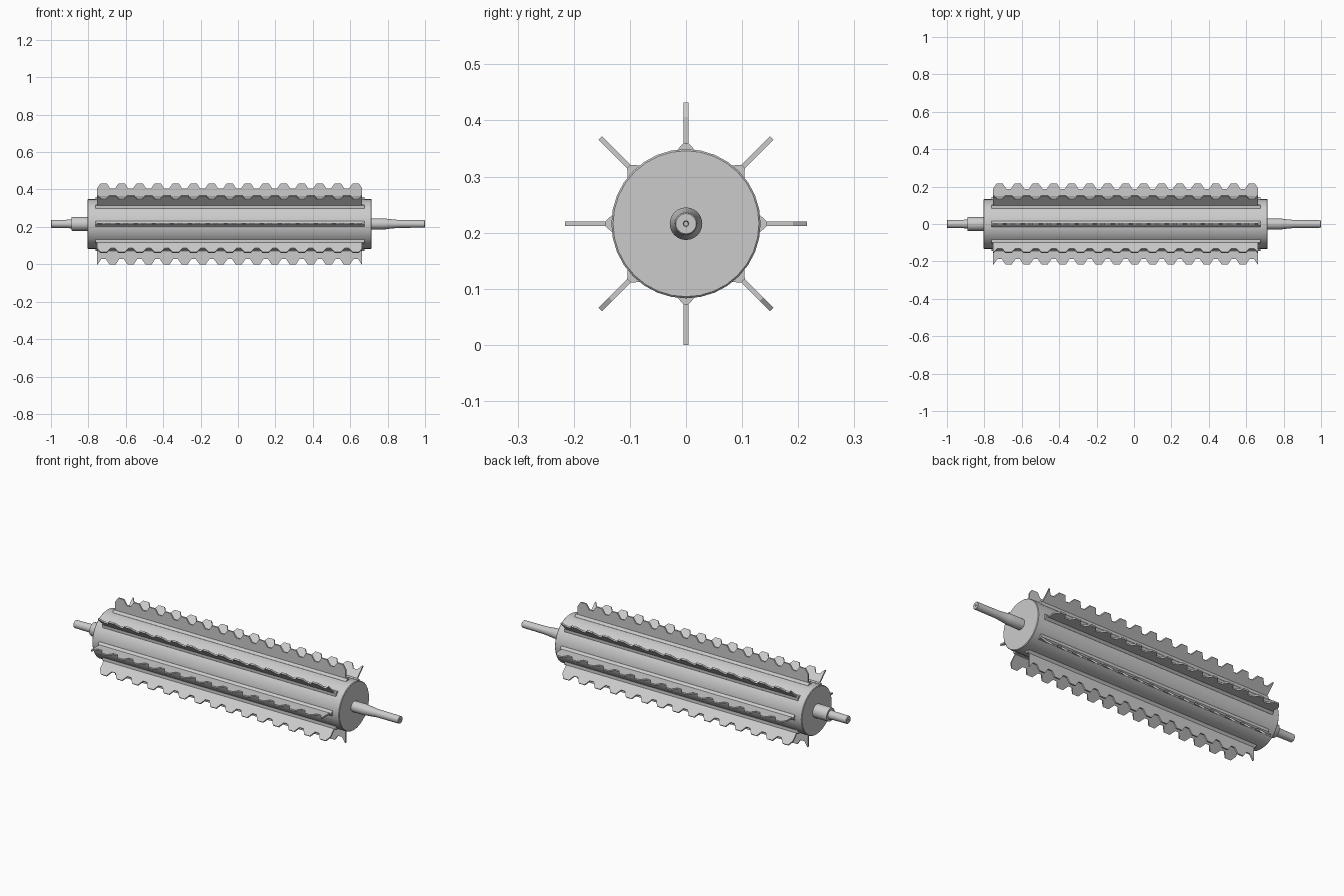
import bpy, bmesh, math
from mathutils import Matrix, Vector

if "Cube" in bpy.data.objects:
    bpy.data.objects.remove(bpy.data.objects["Cube"])

AXIS_Z = 0.216
TIP, ROOT, BASE = 0.216, 0.188, 0.125      # blade radii
X0, X1 = -0.753, 0.664                     # blade ends
MID = (X0 + X1) / 2
PITCH = 0.0963


def finish(bm, name, angle=0.0, smooth=False):
    bmesh.ops.recalc_face_normals(bm, faces=bm.faces[:])
    me = bpy.data.meshes.new(name)
    bm.to_mesh(me)
    bm.free()
    ob = bpy.data.objects.new(name, me)
    bpy.context.collection.objects.link(ob)
    ob.location.z = AXIS_Z
    ob.rotation_euler.x = angle
    if smooth:
        bpy.ops.object.select_all(action='DESELECT')
        ob.select_set(True)
        bpy.context.view_layer.objects.active = ob
        bpy.ops.object.shade_smooth_by_angle(angle=math.radians(30))
    return ob


def lathe(name, profile, sides):
    """Spin (x, radius) points around the x axis and close both ends."""
    bm = bmesh.new()
    rings = []
    for x, r in profile:
        rings.append([bm.verts.new((x, r * math.sin(2 * math.pi * i / sides),
                                    r * math.cos(2 * math.pi * i / sides)))
                      for i in range(sides)])
    for a, b in zip(rings, rings[1:]):
        for i in range(sides):
            j = (i + 1) % sides
            bm.faces.new((a[i], a[j], b[j], b[i]))
    bm.faces.new(rings[0])
    bm.faces.new(rings[-1])
    return finish(bm, name, smooth=True)


def prism(name, points, extrude, angle):
    """Extrude a flat outline and turn it around the shaft axis."""
    bm = bmesh.new()
    face = bm.faces.new([bm.verts.new(p) for p in points])
    res = bmesh.ops.extrude_face_region(bm, geom=[face])
    moved = [v for v in res['geom'] if isinstance(v, bmesh.types.BMVert)]
    bmesh.ops.translate(bm, verts=moved, vec=Vector(extrude))
    return finish(bm, name, angle)


def tooth_radius(x, shift):
    d = abs((x - MID - shift + PITCH / 2) % PITCH - PITCH / 2)
    t = min(max((d - 0.017) / 0.019, 0), 1)
    return TIP + (ROOT - TIP) * t


# drum with slightly chamfered rims
lathe("drum", [(-0.805, 0.130), (-0.802, 0.133), (0.712, 0.133), (0.715, 0.130)], 32)

# stepped shaft ends with small centre holes
lathe("left_shaft", [(-0.99, 0.004), (-1.0, 0.005), (-1.0, 0.019), (-0.998, 0.021),
                     (-0.92, 0.022), (-0.89, 0.024), (-0.89, 0.036), (-0.888, 0.037),
                     (-0.80, 0.037)], 24)
lathe("right_shaft", [(0.71, 0.029), (0.79, 0.029), (0.80, 0.027), (0.86, 0.021),
                      (0.998, 0.020), (1.0, 0.018), (1.0, 0.005), (0.99, 0.004)], 24)

# eight toothed blades, opposite ones half a pitch out of step, each on a weld strip
HALF = 0.0043
for k in range(8):
    angle = k * math.pi / 4
    shift = PITCH / 2 * ((k + k // 4) % 2)
    corners = {X0, X1}
    for n in range(-9, 10):
        for off in (-0.036, -0.017, 0.017, 0.036):
            x = MID + shift + n * PITCH + off
            if X0 + 0.001 < x < X1 - 0.001:
                corners.add(x)
    edge = [(x, -HALF, tooth_radius(x, shift)) for x in sorted(corners)]
    outline = [(X1, -HALF, BASE), (X0, -HALF, BASE)]
    # k = 0 is the top blade, positive angles turn it toward -y
    turn = -angle + math.pi / 2 - math.pi / 2
    if k in (0, 4):
        turn = angle
    phase_turn = (angle - math.pi / 2)      # k = 0 points to +y
    prism(f"blade_{k + 1}", edge + outline, (0, 2 * HALF, 0), phase_turn)
    strip = [(-0.762, -0.015, 0.128), (-0.762, -0.015, 0.132), (-0.762, -HALF, 0.144),
             (-0.762, HALF, 0.144), (-0.762, 0.015, 0.132), (-0.762, 0.015, 0.128)]
    prism(f"weld_strip_{k + 1}", strip, (0.762 + 0.675, 0, 0), phase_turn)
